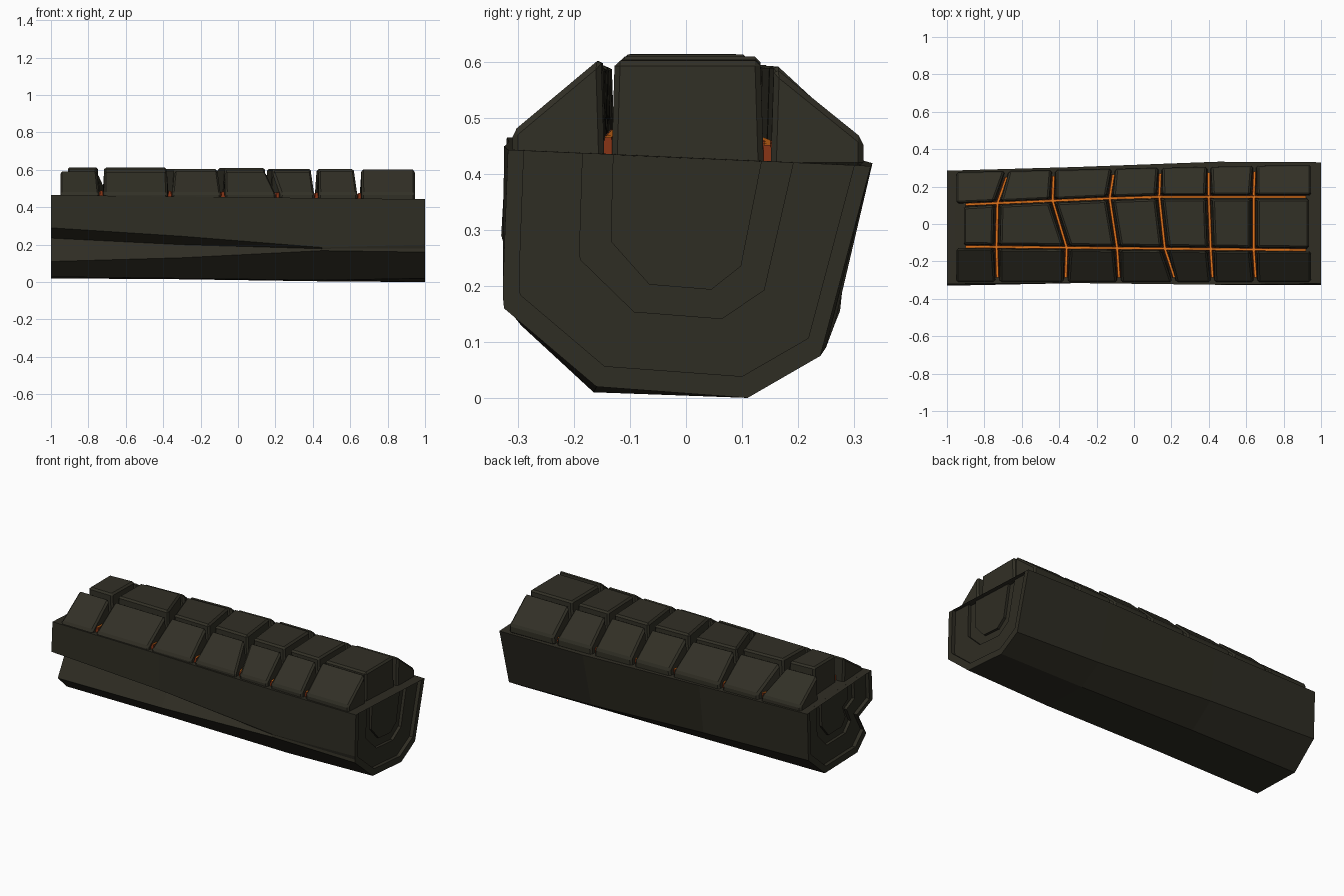
import bpy, bmesh, random
from mathutils import Vector

if "Cube" in bpy.data.objects:
    bpy.data.objects.remove(bpy.data.objects["Cube"])
random.seed(4)


def material(name, rgb):
    m = bpy.data.materials.new(name)
    m.diffuse_color = (*rgb, 1)
    m.use_nodes = True
    m.node_tree.nodes["Principled BSDF"].inputs["Base Color"].default_value = m.diffuse_color
    return m


char = material("charred wood", (0.028, 0.026, 0.017))
block_mat = material("charred block", (0.031, 0.029, 0.019))
orange = material("ember orange", (0.75, 0.17, 0.01))
red = material("ember red", (0.25, 0.035, 0.008))


def loft(name, sections, mats):
    """Closed skin through equal-length rings of points."""
    bm = bmesh.new()
    rings = [[bm.verts.new(p) for p in s] for s in sections]
    n = len(rings[0])
    for a, b in zip(rings, rings[1:]):
        for i in range(n):
            j = (i + 1) % n
            bm.faces.new((a[i], a[j], b[j], b[i]))
    bm.faces.new(rings[0])
    bm.faces.new(rings[-1])
    bmesh.ops.recalc_face_normals(bm, faces=bm.faces)
    me = bpy.data.meshes.new(name)
    bm.to_mesh(me)
    bm.free()
    for m in mats:
        me.materials.append(m)
    ob = bpy.data.objects.new(name, me)
    bpy.context.collection.objects.link(ob)
    return ob


def lerp(a, b, t):
    return a + (b - a) * t


def base_z(x, y):
    return 0.454 - 0.011 * x - (y + 0.32) * 0.048


# log body: cross-sections with a split along the front that closes to the right
profiles = [
    (-1.0, [(-.32, .465), (-.33, .29), (-.2, .235), (-.27, .11), (-.185, .028), (.12, .02), (.275, .155), (.285, .435)]),
    (-.3, [(-.316, .457), (-.316, .245), (-.24, .2), (-.295, .13), (-.17, .02), (.12, .015), (.265, .13), (.305, .427)]),
    (.45, [(-.325, .449), (-.325, .185), (-.318, .178), (-.325, .168), (-.165, .01), (.11, .004), (.25, .09), (.333, .419)]),
    (1.0, [(-.318, .443), (-.327, .2), (-.327, .18), (-.325, .16), (-.16, .02), (.11, 0), (.24, .075), (.33, .414)]),
]


def end_ring(profile, sy, sz, depth):
    x, pts = profile
    s = 1 if x > 0 else -1
    out = []
    for y, z in pts:
        top = base_z(x, y * sy)
        out.append((x - s * depth, y * sy, top - (base_z(x, y) - z) * sz))
    return out


# growth rings stepped into both end faces
steps = [(.91, .91, 0), (.91, .91, .022), (.58, .67, .022), (.58, .67, .04),
         (.41, .55, .04), (.41, .55, .025)]
left = [end_ring(profiles[0], *s) for s in reversed(steps)]
right = [end_ring(profiles[-1], *s) for s in steps]
body = [[(x, y, z) for y, z in pts] for x, pts in profiles]
loft("log_body", left + body + right, [char])

# crack layout: x of each cross crack at the front edge, two grooves, back edge
cuts = [(-.73, -.735, -.73, -.68), (-.365, -.36, -.435, -.43), (-.08, -.09, -.13, -.11),
        (.215, .165, .135, .14), (.42, .41, .4, .4), (.65, .64, .64, .645)]
first, last = (-.95, -.95, -.95, -.95), (.945, .945, .945, .945)


def lanes(x):
    """y of front edge, front groove, back groove, back edge."""
    t = (x + 1) / 2
    return (-.31, lerp(-.12, -.14, t), lerp(.1, .145, min(1, t * 1.9)), lerp(.275, .318, t))


# charred blocks: three rows of seven
bounds = [first] + cuts + [last]
for row, row_name in enumerate(("front", "middle", "back")):
    for c in range(7):
        ends = []
        top = 0.607 + random.uniform(-.006, .01)
        for side, cut in ((1, bounds[c]), (-1, bounds[c + 1])):
            outer = (side == 1 and c == 0) or (side == -1 and c == 6)
            push = 0.03 * (side == 1) + 0.01 if outer and row == 1 else 0
            xa, xb = cut[row], cut[row + 1]
            ya, yb = lanes(xa)[row], lanes(xb)[row + 1]
            ga = .006 if row > 0 else 0
            gb = .006 if row < 2 else 0
            za = .475 if row == 0 else top
            zb = .462 if row == 2 else top - (.008 if row == 0 else 0)
            if row == 2:
                za = top - .015
            ring = []
            for x, y, z, g, sgn in ((xa, ya, .41, ga, 1), (xa, ya, za, ga * 2, 1),
                                    (xb, yb, zb, gb * 2, -1), (xb, yb, .41, gb, -1)):
                gap = push if outer else (.007 if z < .42 else .02 if z > .55 else .013)
                ring.append((x + side * gap, y + sgn * g, z))
            ends.append(ring)
        ob = loft(f"{row_name}_block_{c + 1}", ends, [block_mat])
        bev = ob.modifiers.new("chamfer", "BEVEL")
        bev.width = 0.01
        bev.segments = 1


# glowing embers lying in the cracks: orange crest, red flanks
def ember(name, path, across):
    a = Vector(across)
    rings = []
    for x, y in path:
        p = Vector((x, y, base_z(x, y)))
        rings.append([p + a * w + Vector((0, 0, h))
                      for w, h in ((-.012, -.01), (-.006, .03), (.006, .03), (.012, -.01))])
    ob = loft(name, rings, [orange, red])
    for f in ob.data.polygons:
        f.material_index = 0 if f.normal.z > 0.5 else 1


for k, name in ((1, "front_groove_ember"), (2, "back_groove_ember")):
    xs = [-.9] + [c[k] for c in cuts] + [.92]
    ember(name, [(x, lanes(x)[k]) for x in xs], (0, 1, 0))
for i, c in enumerate(cuts):
    pts = [(x, lanes(x)[k]) for k, x in enumerate(c)]
    pts[0] = (pts[0][0], -.285)
    pts[3] = (pts[3][0], pts[3][1] - .03)
    ember(f"cross_crack_ember_{i + 1}", pts, (1, 0, 0))
